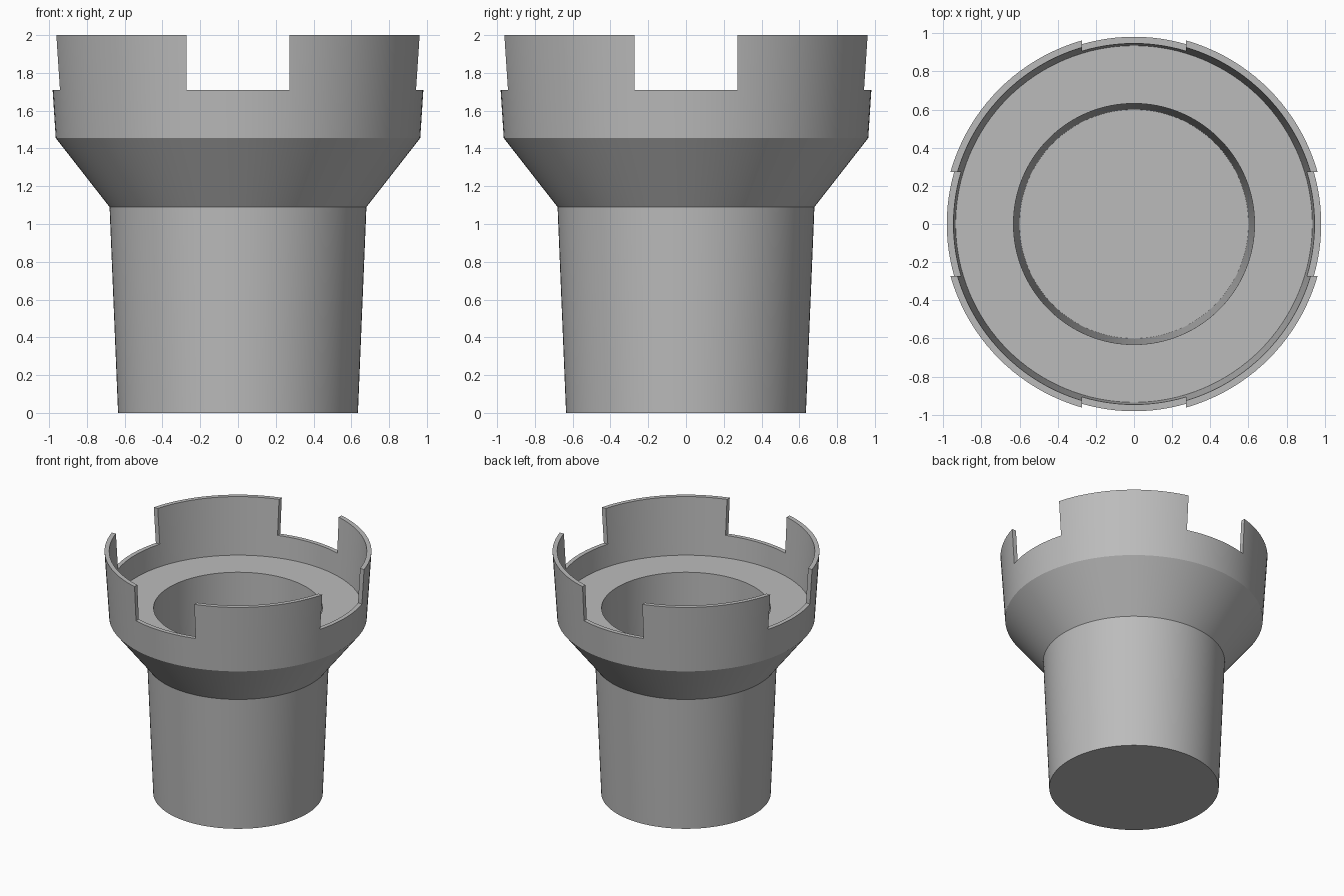
import bpy, bmesh, math
from mathutils import Matrix

cube = bpy.data.objects.get("Cube")
if cube:
    bpy.data.objects.remove(cube, do_unlink=True)

# Material
grey = bpy.data.materials.new("Plain grey")
grey.use_nodes = True
colour = (0.5, 0.5, 0.5, 1)
grey.diffuse_color = colour
grey.node_tree.nodes["Principled BSDF"].inputs["Base Color"].default_value = colour


def add_object(name, bm):
    bmesh.ops.recalc_face_normals(bm, faces=bm.faces)
    mesh = bpy.data.meshes.new(name)
    bm.to_mesh(mesh)
    bm.free()
    obj = bpy.data.objects.new(name, mesh)
    bpy.context.collection.objects.link(obj)
    return obj


def lathe(name, profile, steps=128):
    bm = bmesh.new()
    verts = [bm.verts.new((r, 0, z)) for r, z in profile]
    edges = [bm.edges.new(pair) for pair in zip(verts, verts[1:])]
    bmesh.ops.spin(bm, geom=verts + edges, cent=(0, 0, 0), axis=(0, 0, 1),
                   angle=math.tau, steps=steps, use_duplicate=False)
    bmesh.ops.remove_doubles(bm, verts=bm.verts, dist=0.0001)
    return add_object(name, bm)


# Flared cup: outer wall upward, rim, inner ledge, then the deep well
cup = lathe("flared_cup", [
    (0, 0), (0.635, 0), (0.68, 1.09), (0.965, 1.455), (1.0, 2.0),
    (0.965, 2.0), (0.935, 1.53), (0.632, 1.53), (0.6, 0.04), (0, 0.04),
])
cup.data.materials.append(grey)

# Four rim notches, cut by two crossing bars
bpy.context.view_layer.objects.active = cup
cup.select_set(True)
for name, size in (("notch_cutter_x", (3, 0.546, 0.6)), ("notch_cutter_y", (0.546, 3, 0.6))):
    bm = bmesh.new()
    bmesh.ops.create_cube(bm, size=1, matrix=Matrix.Translation((0, 0, 2.01)) @ Matrix.Diagonal((*size, 1)))
    cutter = add_object(name, bm)
    cutter.hide_render = True
    cut = cup.modifiers.new(name, 'BOOLEAN')
    cut.operation = 'DIFFERENCE'
    cut.solver = 'EXACT'
    cut.object = cutter
    bpy.ops.object.modifier_apply(modifier=cut.name)
    bpy.data.objects.remove(cutter, do_unlink=True)

bpy.ops.object.shade_smooth_by_angle(angle=math.radians(25))
